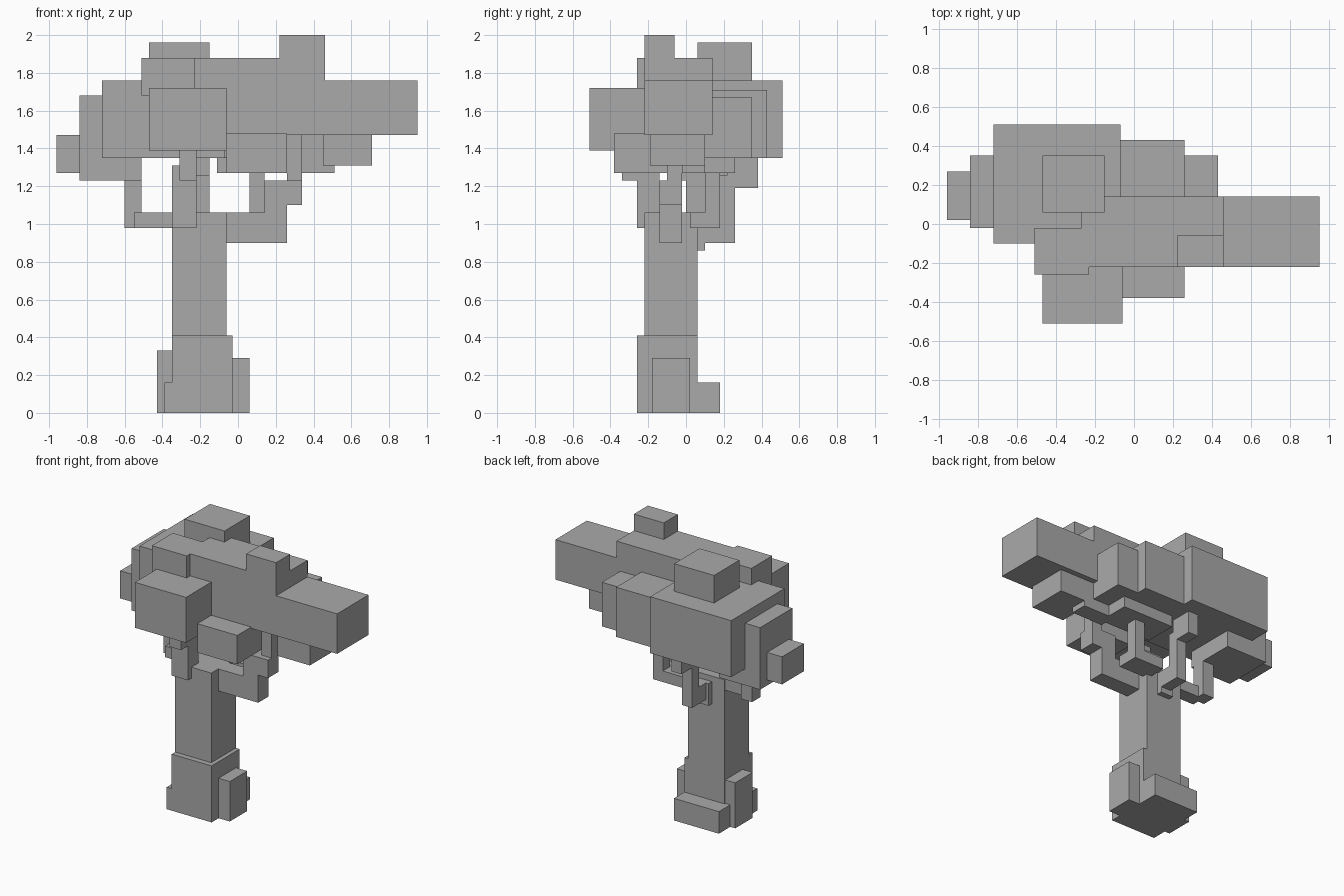
import bpy
import bmesh
from mathutils import Vector

default_cube = bpy.data.objects.get("Cube")
if default_cube:
    bpy.data.objects.remove(default_cube, do_unlink=True)

# One plain grey covers the whole tree
grey = bpy.data.materials.new("plain_grey")
grey.use_nodes = True
colour = (0.4, 0.4, 0.4, 1)
grey.diffuse_color = colour
grey.node_tree.nodes["Principled BSDF"].inputs["Base Color"].default_value = colour


def block(name, x, y, z):
    """Add a flat-sided block spanning the given x, y and z ranges."""
    size = Vector((x[1] - x[0], y[1] - y[0], z[1] - z[0]))
    centre = Vector((sum(x), sum(y), sum(z))) / 2
    mesh = bpy.data.meshes.new(name)
    bm = bmesh.new()
    bmesh.ops.create_cube(bm, size=1)
    bmesh.ops.scale(bm, vec=size, verts=bm.verts)
    bm.to_mesh(mesh)
    bm.free()
    mesh.materials.append(grey)
    part = bpy.data.objects.new(name, mesh)
    part.location = centre
    bpy.context.collection.objects.link(part)
    return part


# Trunk and roots
block("trunk", x=(-.35, -.06), y=(-.22, .06), z=(.3, 1.06))
block("trunk_base", x=(-.35, -.03), y=(-.26, .06), z=(0, .41))
block("root_slab", x=(-.39, -.03), y=(-.26, .18), z=(0, .16))
block("right_root", x=(-.43, -.3), y=(-.15, .05), z=(0, .33))
block("left_root", x=(-.1, .06), y=(-.18, .02), z=(0, .29))

# Front branch
block("front_branch_stem", x=(-.35, -.22), y=(-.26, -.14), z=(.98, 1.31))
block("front_branch_tip", x=(-.31, -.22), y=(-.34, -.2), z=(1.23, 1.45))

# Right branch
block("right_branch_arm", x=(-.55, -.3), y=(-.05, .05), z=(.98, 1.06))
block("right_branch_tip", x=(-.6, -.51), y=(0, .1), z=(.98, 1.4))

# Left branch, stepping outwards
block("left_branch_arm", x=(-.1, .26), y=(-.14, -.02), z=(.9, 1.06))
block("left_branch_stem", x=(.14, .26), y=(-.14, -.02), z=(.9, 1.23))
block("left_branch_step", x=(.2, .34), y=(-.14, -.02), z=(1.1, 1.23))
block("left_branch_tip", x=(.26, .34), y=(-.1, -.02), z=(1.2, 1.5))

# Back left branch
block("back_left_branch_arm", x=(-.1, .14), y=(.02, .18), z=(.98, 1.06))
block("back_left_branch_tip", x=(.06, .14), y=(.1, .18), z=(.98, 1.3))

# Back branch, stepping outwards
block("back_branch_knot", x=(-.25, -.15), y=(0, .1), z=(.86, 1.02))
block("back_branch_arm", x=(-.23, -.15), y=(.05, .26), z=(.9, 1.02))
block("back_branch_stem", x=(-.23, -.15), y=(.18, .26), z=(.9, 1.26))
block("back_branch_tip", x=(-.23, -.15), y=(.22, .38), z=(1.19, 1.4))

# Main foliage
block("crown", x=(-.27, .46), y=(-.22, .14), z=(1.47, 1.88))
block("crown_left_end", x=(.4, .95), y=(-.22, .14), z=(1.47, 1.76))
block("crown_right_end", x=(-.51, -.23), y=(-.26, -.02), z=(1.68, 1.88))
block("crown_peak", x=(.22, .46), y=(-.22, -.06), z=(1.7, 2))
block("back_peak", x=(-.47, -.15), y=(.06, .35), z=(1.6, 1.96))

# Back and right foliage
block("back_foliage", x=(-.72, -.07), y=(-.1, .51), z=(1.35, 1.76))
block("back_foliage_middle", x=(-.1, .26), y=(0, .43), z=(1.35, 1.71))
block("back_foliage_left", x=(.2, .43), y=(.1, .35), z=(1.35, 1.67))
block("right_foliage", x=(-.84, -.51), y=(-.02, .35), z=(1.23, 1.68))
block("right_foliage_tip", x=(-.96, -.8), y=(.02, .27), z=(1.27, 1.47))

# Front and lower foliage
block("front_foliage", x=(-.47, -.06), y=(-.51, -.05), z=(1.39, 1.72))
block("front_foliage_low", x=(-.06, .26), y=(-.38, -.1), z=(1.27, 1.48))
block("left_foliage_low", x=(.45, .71), y=(-.19, .1), z=(1.31, 1.48))
block("lower_foliage", x=(-.11, .3), y=(.02, .26), z=(1.27, 1.5))
block("lower_foliage_left", x=(.26, .51), y=(-.02, .1), z=(1.27, 1.48))
